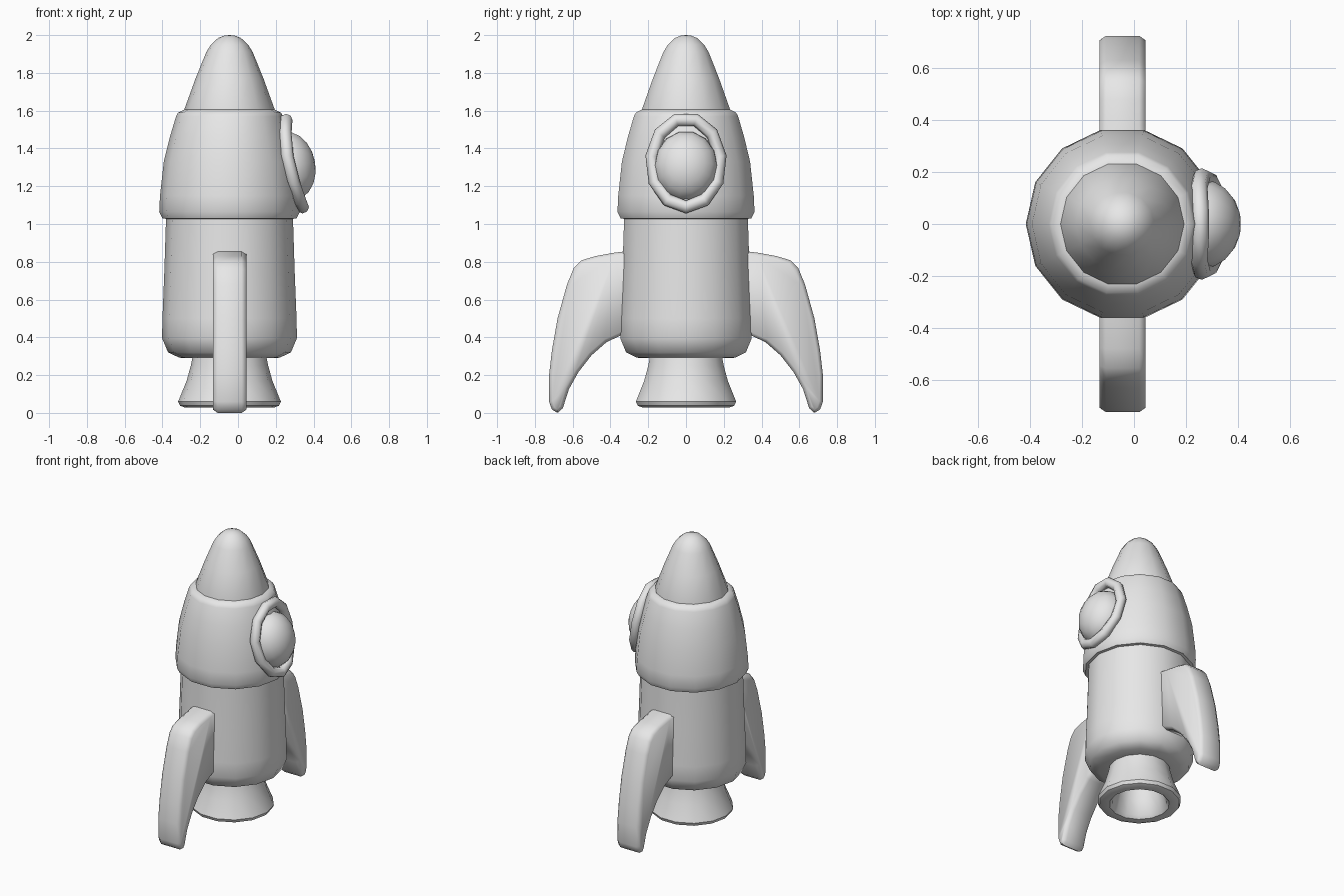
import bpy, bmesh
from math import cos, sin, pi, tau, radians, sqrt
from mathutils import Matrix, Vector

cube = bpy.data.objects.get("Cube")
if cube:
    bpy.data.objects.remove(cube, do_unlink=True)

grey = bpy.data.materials.new("light grey")
grey.use_nodes = True
grey.diffuse_color = (0.8, 0.8, 0.8, 1)
grey.node_tree.nodes["Principled BSDF"].inputs["Base Color"].default_value = (0.8, 0.8, 0.8, 1)

AXIS_X = -0.045
SIDES = 14


def finish(name, bm, angle=45):
    """Turn a bmesh into a smooth-shaded object with crisp hard edges."""
    bmesh.ops.recalc_face_normals(bm, faces=bm.faces)
    mesh = bpy.data.meshes.new(name)
    bm.to_mesh(mesh)
    bm.free()
    mesh.materials.append(grey)
    obj = bpy.data.objects.new(name, mesh)
    bpy.context.collection.objects.link(obj)
    bpy.ops.object.select_all(action='DESELECT')
    obj.select_set(True)
    bpy.context.view_layer.objects.active = obj
    bpy.ops.object.shade_smooth_by_angle(angle=radians(angle))
    return obj


def lathe(profile, sides=SIDES, start=0.0, closed=False):
    """Revolve (radius, z) points around the z axis."""
    bm = bmesh.new()
    rows = [[bm.verts.new((r * cos(start + tau * i / sides), r * sin(start + tau * i / sides), z))
             for r, z in profile] for i in range(sides)]
    count = len(profile)
    for i in range(sides):
        a, b = rows[i], rows[(i + 1) % sides]
        for j in range(count if closed else count - 1):
            k = (j + 1) % count
            bm.faces.new((a[j], b[j], b[k], a[k]))
    bmesh.ops.remove_doubles(bm, verts=bm.verts, dist=0.0001)
    return bm


def hull_part(name, profile):
    bm = lathe(profile)
    bmesh.ops.translate(bm, verts=bm.verts, vec=(AXIS_X, 0, 0))
    return finish(name, bm)


# Hull sections, stacked on the rocket's axis
hull_part("nose_cone", [(0.238, 1.59), (0.238, 1.61), (0.18, 1.77), (0.123, 1.91),
                        (0.098, 1.95), (0.06, 1.985), (0.025, 1.998), (0, 2.0)])
hull_part("upper_body", [(0.32, 1.025), (0.355, 1.03), (0.372, 1.065), (0.368, 1.15), (0.348, 1.33),
                         (0.316, 1.46), (0.283, 1.57), (0.272, 1.59), (0.24, 1.605), (0.2, 1.605)])
hull_part("lower_body", [(0.3, 1.04), (0.336, 1.03), (0.345, 0.75), (0.355, 0.5), (0.357, 0.395),
                         (0.325, 0.32), (0.265, 0.292), (0.15, 0.29), (0, 0.29)])
hull_part("nozzle", [(0.195, 0.3), (0.205, 0.25), (0.227, 0.17), (0.272, 0.06), (0.262, 0.038),
                     (0.235, 0.028), (0.195, 0.03), (0.178, 0.05), (0.15, 0.15), (0.14, 0.28), (0, 0.28)])


# Porthole frame: a tube stretched upright and wrapped onto the upper body
WINDOW_Z, RING_R, TUBE_R, STRETCH = 1.325, 0.183, 0.034, 0.052


def hull_x(y, z):
    radius = 0.372 - 0.36 * (z - 1.07) ** 2
    return AXIS_X + sqrt(radius ** 2 - y ** 2)


tube = [(RING_R + TUBE_R * cos(tau * i / 8), TUBE_R * sin(tau * i / 8)) for i in range(8)]
bm = lathe(tube, sides=11, start=-pi / 2, closed=True)
for v in bm.verts:
    out = Vector((v.co.x, v.co.y)).normalized()
    lift = STRETCH * out.y
    x = hull_x(RING_R * out.x, WINDOW_Z + RING_R * out.y + lift) + 0.015 + v.co.z
    v.co = (x, v.co.x, WINDOW_Z + v.co.y + lift)
finish("porthole_frame", bm, 50)

# Domed porthole glass, tilted with the hull
bm = bmesh.new()
bmesh.ops.create_uvsphere(bm, u_segments=14, v_segments=10, radius=1)
place = (Matrix.Translation((0.268, 0, 1.305)) @ Matrix.Rotation(radians(80), 4, 'Y')
         @ Matrix.Diagonal((0.19, 0.17, 0.142, 1)))
bmesh.ops.transform(bm, matrix=place, verts=bm.verts)
finish("porthole_glass", bm)

# Swept fins at the front and back, with chamfered edges
FIN = [(0.28, 0.86), (0.38, 0.848), (0.48, 0.83), (0.555, 0.807), (0.595, 0.765), (0.63, 0.68),
       (0.68, 0.5), (0.71, 0.33), (0.725, 0.2), (0.725, 0.06), (0.71, 0.018), (0.68, 0.0),
       (0.652, 0.025), (0.62, 0.125), (0.57, 0.215), (0.5, 0.305), (0.42, 0.375), (0.28, 0.44)]
for name, side in (("front_fin", -1), ("back_fin", 1)):
    bm = bmesh.new()
    left, right = [[bm.verts.new((AXIS_X + 0.064 * s + 0.001, side * y, z)) for y, z in FIN]
                   for s in (1, -1)]
    caps = [bm.faces.new(left), bm.faces.new(right[::-1])]
    for i in range(len(FIN)):
        k = (i + 1) % len(FIN)
        bm.faces.new((left[k], left[i], right[i], right[k]))
    bmesh.ops.recalc_face_normals(bm, faces=bm.faces)
    bmesh.ops.inset_individual(bm, faces=caps, thickness=0.018, depth=0.025)
    finish(name, bm, 60)
